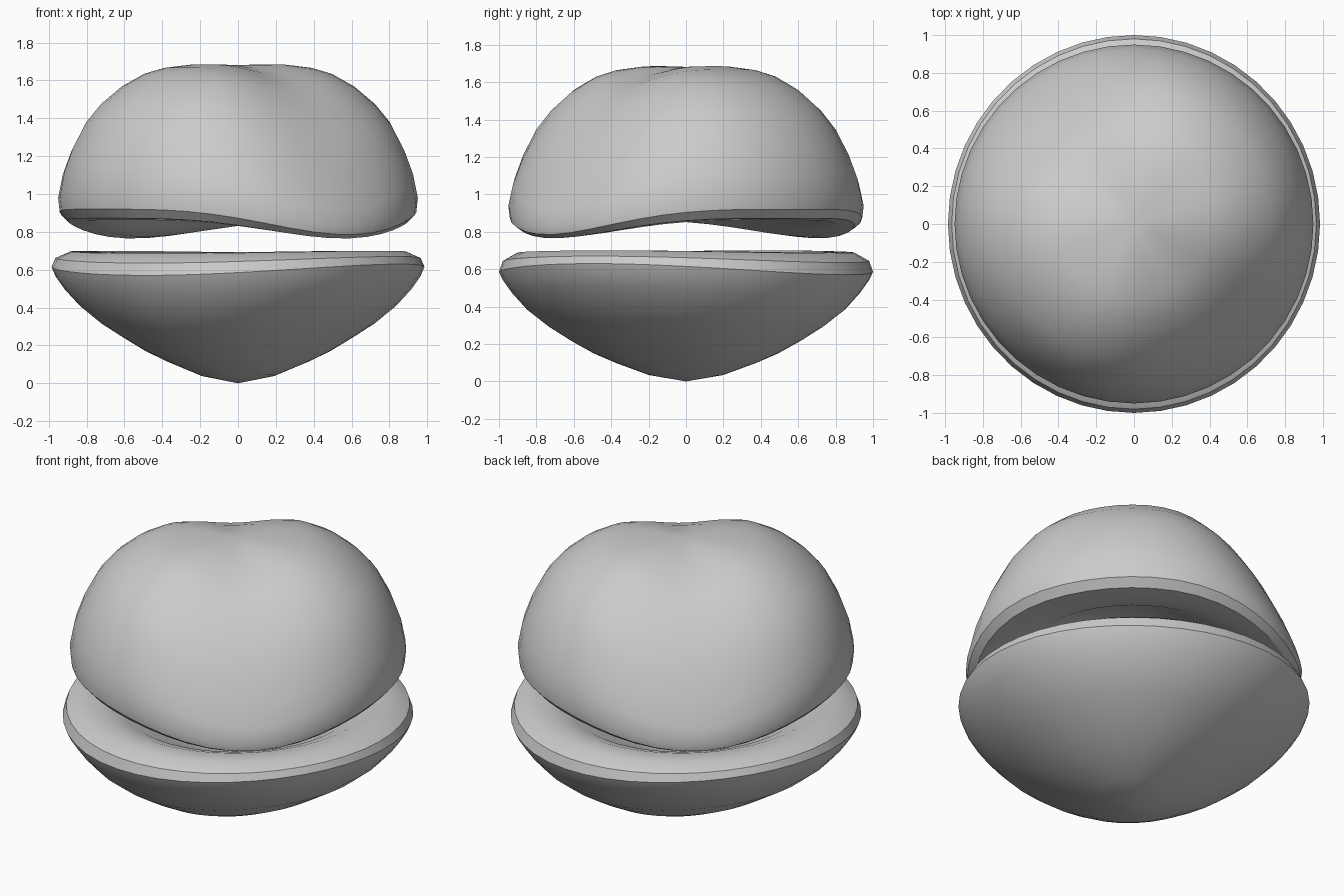
import bpy, bmesh, math

if "Cube" in bpy.data.objects:
    bpy.data.objects.remove(bpy.data.objects["Cube"])

GREY = (0.6, 0.6, 0.6, 1)
grey = bpy.data.materials.new("mid grey")
grey.use_nodes = True
grey.diffuse_color = GREY
grey.node_tree.nodes["Principled BSDF"].inputs["Base Color"].default_value = GREY

SEGMENTS = 44


def saddle_shell(name, profile, direction, sharpness, x_scale=1.0):
    """Closed lathe whose height blends twice per turn between two profiles.
    Each profile row: radius, height across the direction, height along it."""
    bm = bmesh.new()
    rings = []
    for r, across, along in profile:
        if r == 0:
            rings.append([bm.verts.new((0, 0, across))] * SEGMENTS)
            continue
        ring = []
        for i in range(SEGMENTS):
            a = 2 * math.pi * i / SEGMENTS
            blend = abs(math.cos(a - math.radians(direction))) ** sharpness
            z = across + (along - across) * blend
            ring.append(bm.verts.new((r * math.cos(a) * x_scale, r * math.sin(a), z)))
        rings.append(ring)
    for low, high in zip(rings, rings[1:]):
        for i in range(SEGMENTS):
            j = (i + 1) % SEGMENTS
            corners = list(dict.fromkeys((low[i], low[j], high[j], high[i])))
            bm.faces.new(corners)
    bmesh.ops.recalc_face_normals(bm, faces=bm.faces)
    mesh = bpy.data.meshes.new(name)
    bm.to_mesh(mesh)
    bm.free()
    mesh.materials.append(grey)
    obj = bpy.data.objects.new(name, mesh)
    bpy.context.collection.objects.link(obj)
    bpy.ops.object.select_all(action="DESELECT")
    obj.select_set(True)
    bpy.context.view_layer.objects.active = obj
    bpy.ops.object.shade_smooth_by_angle(angle=math.radians(30))


# Lower shell: pointed bowl, bevelled lip, shallow dish inside
saddle_shell("lower_shell", [
    (0, 0, 0),
    (0.2, 0.032, 0.045),
    (0.38, 0.095, 0.125),
    (0.5, 0.145, 0.185),
    (0.62, 0.21, 0.26),
    (0.74, 0.285, 0.335),
    (0.85, 0.37, 0.425),
    (0.93, 0.46, 0.51),
    (0.98, 0.53, 0.58),
    (1.0, 0.57, 0.63),
    (0.98, 0.635, 0.67),
    (0.9, 0.685, 0.7),
    (0.78, 0.69, 0.7),
    (0.68, 0.655, 0.66),
    (0.5, 0.56, 0.56),
    (0.25, 0.45, 0.45),
    (0, 0.41, 0.41),
], direction=330, sharpness=2, x_scale=0.985)

# Upper shell: saddle-shaped dome, bevelled rim, hollow underside
saddle_shell("upper_shell", [
    (0, 1.68, 1.68),
    (0.12, 1.683, 1.668),
    (0.25, 1.685, 1.64),
    (0.4, 1.668, 1.585),
    (0.5, 1.64, 1.53),
    (0.62, 1.575, 1.425),
    (0.73, 1.485, 1.29),
    (0.81, 1.39, 1.16),
    (0.88, 1.255, 1.02),
    (0.925, 1.13, 0.91),
    (0.95, 1.0, 0.825),
    (0.942, 0.92, 0.785),
    (0.9, 0.872, 0.765),
    (0.8, 0.862, 0.775),
    (0.68, 0.885, 0.82),
    (0.5, 0.98, 0.93),
    (0.25, 1.1, 1.1),
    (0, 1.14, 1.14),
], direction=308, sharpness=4.4)
